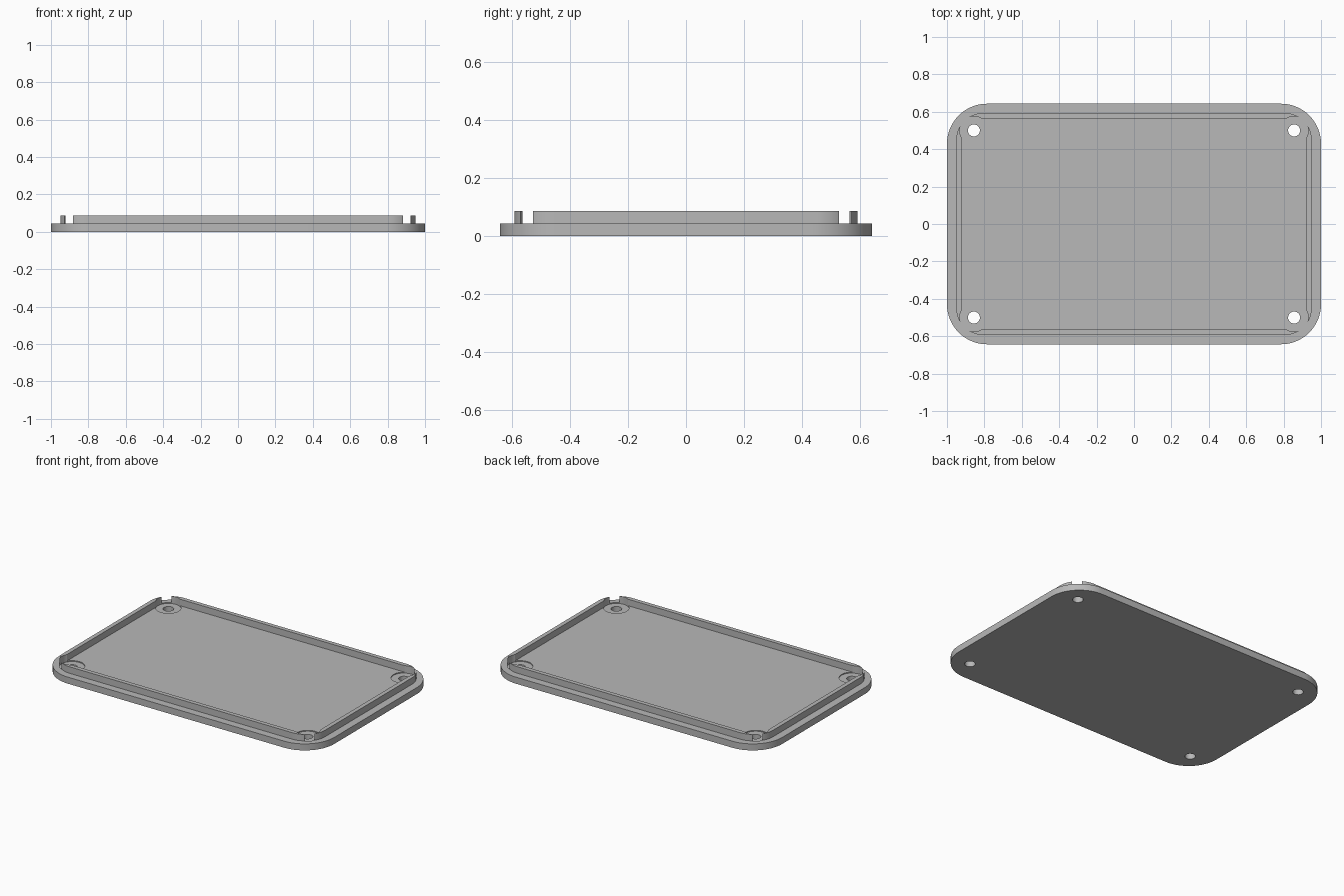
import bpy, bmesh, math

cube = bpy.data.objects.get("Cube")
if cube:
    bpy.data.objects.remove(cube, do_unlink=True)

PLATE_TOP, LIP_TOP = 0.043, 0.0857
RECESS = 0.006
HOLE_X, HOLE_Y = 0.856, 0.5

grey = bpy.data.materials.new("light_grey")
grey.use_nodes = True
colour = (0.48, 0.48, 0.48, 1)
grey.diffuse_color = colour
grey.node_tree.nodes["Principled BSDF"].inputs["Base Color"].default_value = colour


def rounded_rect(hx, hy, r, steps=20):
    """Outline of a rectangle with round corners, anticlockwise."""
    points = []
    for i, (sx, sy) in enumerate([(1, 1), (-1, 1), (-1, -1), (1, -1)]):
        for k in range(steps + 1):
            a = math.pi / 2 * (i + k / steps)
            points.append((sx * (hx - r) + r * math.cos(a),
                           sy * (hy - r) + r * math.sin(a)))
    return points


def finish(name, bm):
    bmesh.ops.recalc_face_normals(bm, faces=bm.faces)
    mesh = bpy.data.meshes.new(name)
    bm.to_mesh(mesh)
    bm.free()
    mesh.materials.append(grey)
    obj = bpy.data.objects.new(name, mesh)
    bpy.context.collection.objects.link(obj)
    return obj


def ring(bm, outline, z):
    return [bm.verts.new((x, y, z)) for x, y in outline]


def bridge(bm, a, b):
    for i in range(len(a)):
        j = (i + 1) % len(a)
        bm.faces.new((a[i], a[j], b[j], b[i]))


def corner_cylinders(name, radius, z0, z1):
    """Four cutting cylinders, one on each screw position."""
    bm = bmesh.new()
    for sx in (-1, 1):
        for sy in (-1, 1):
            circle = [(sx * HOLE_X + radius * math.cos(math.tau * k / 64),
                       sy * HOLE_Y + radius * math.sin(math.tau * k / 64))
                      for k in range(64)]
            low, high = ring(bm, circle, z0), ring(bm, circle, z1)
            bridge(bm, low, high)
            bm.faces.new(low)
            bm.faces.new(high)
    cutter = finish(name, bm)
    cutter.hide_render = True
    return cutter


def cut(obj, cutter):
    mod = obj.modifiers.new(cutter.name, "BOOLEAN")
    mod.operation = "DIFFERENCE"
    mod.solver = "EXACT"
    mod.object = cutter
    bpy.context.view_layer.objects.active = obj
    bpy.ops.object.modifier_apply(modifier=mod.name)


# Base plate
bm = bmesh.new()
outline = rounded_rect(1, 0.643, 0.214)
low, high = ring(bm, outline, 0), ring(bm, outline, PLATE_TOP)
bridge(bm, low, high)
bm.faces.new(low)
bm.faces.new(high)
base_plate = finish("base_plate", bm)

# Raised locating lip
bm = bmesh.new()
outer = rounded_rect(0.95, 0.593, 0.143)
inner = rounded_rect(0.922, 0.565, 0.115)
loops = [ring(bm, outer, PLATE_TOP), ring(bm, outer, LIP_TOP),
         ring(bm, inner, LIP_TOP), ring(bm, inner, PLATE_TOP)]
for i in range(4):
    bridge(bm, loops[i], loops[(i + 1) % 4])
lip = finish("locating_lip", bm)

# Post seats through the lip, and screw holes through the plate
seats = corner_cylinders("post_seat_cutter", 0.076, PLATE_TOP - RECESS, 0.2)
holes = corner_cylinders("screw_hole_cutter", 0.032, -0.1, 0.2)
cut(lip, seats)
cut(base_plate, seats)
cut(base_plate, holes)
for cutter in (seats, holes):
    bpy.data.objects.remove(cutter, do_unlink=True)

# Smooth round walls, crisp edges
for obj in (base_plate, lip):
    bpy.ops.object.select_all(action="DESELECT")
    obj.select_set(True)
    bpy.context.view_layer.objects.active = obj
    bpy.ops.object.shade_smooth_by_angle(angle=math.radians(30))
